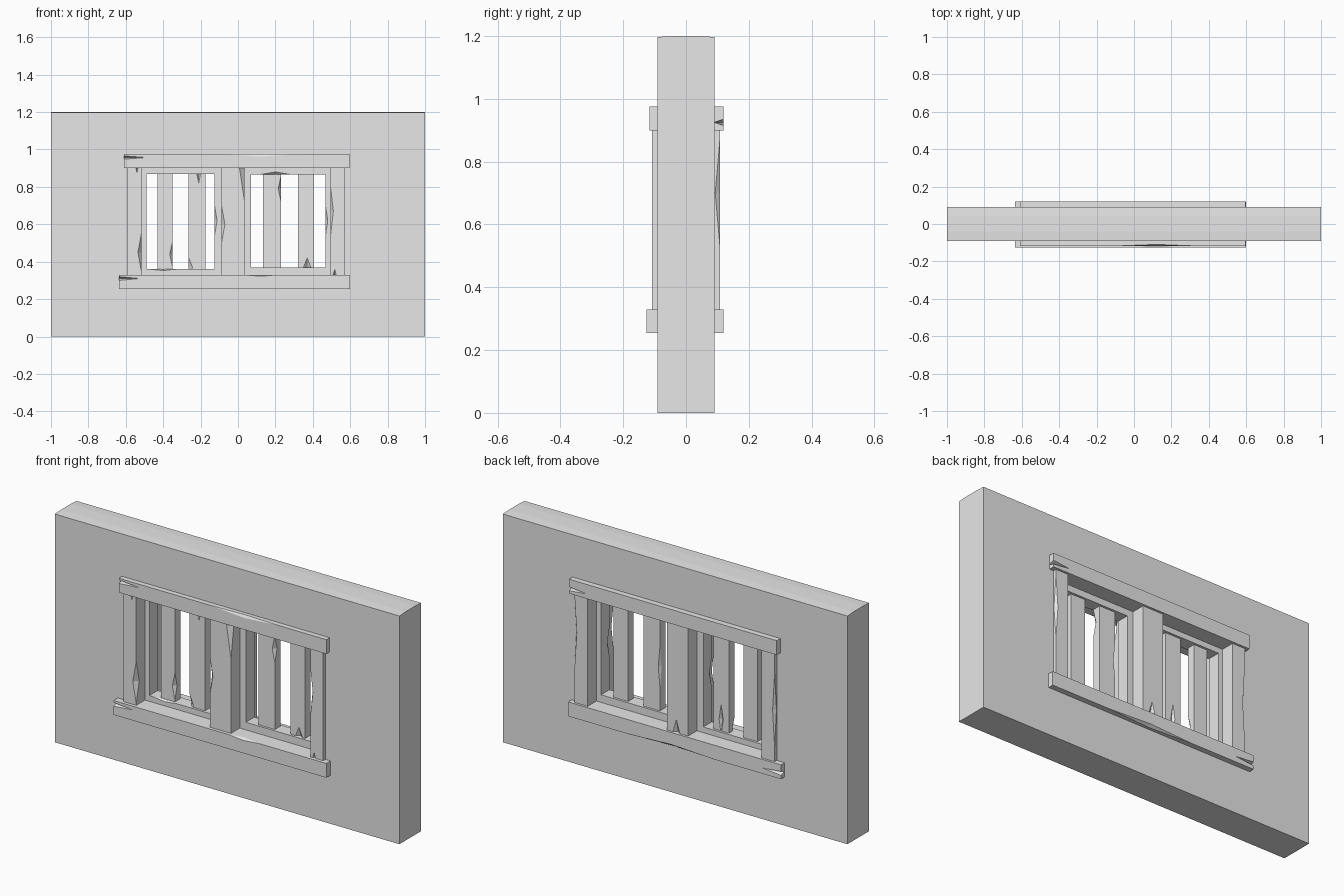
import bpy, bmesh
from mathutils import Vector

cube = bpy.data.objects.get("Cube")
if cube:
    bpy.data.objects.remove(cube, do_unlink=True)

grey = bpy.data.materials.new("plain grey")
grey.use_nodes = True
grey.diffuse_color = (0.8, 0.8, 0.8, 1)
grey.node_tree.nodes["Principled BSDF"].inputs["Base Color"].default_value = (0.8, 0.8, 0.8, 1)


def add_box(bm, x, y, z):
    """Box between the given (low, high) limits on each axis."""
    verts = bmesh.ops.create_cube(bm, size=1)["verts"]
    for v in verts:
        v.co = Vector([lim[1] if c > 0 else lim[0] for c, lim in zip(v.co, (x, y, z))])
    return verts


def add_spindle(bm, centre, radii):
    """Stretched octahedron: planes a flat chip off a timber edge."""
    c = Vector(centre)
    axes = [Vector([radii[i] if i == j else 0 for j in range(3)]) for i in range(3)]
    tips = [(bm.verts.new(c + a), bm.verts.new(c - a)) for a in axes]
    faces = [bm.faces.new((tips[0][i], tips[1][j], tips[2][k]))
             for i in (0, 1) for j in (0, 1) for k in (0, 1)]
    bmesh.ops.recalc_face_normals(bm, faces=faces)


def make_object(name, bm):
    mesh = bpy.data.meshes.new(name)
    bm.to_mesh(mesh)
    bm.free()
    mesh.materials.append(grey)
    obj = bpy.data.objects.new(name, mesh)
    bpy.context.collection.objects.link(obj)
    return obj


def carve(obj, cutter_bm):
    """Subtract a temporary cutter and keep the finished mesh."""
    cutter = make_object("cutter", cutter_bm)
    cutter.hide_render = True
    mod = obj.modifiers.new("carve", 'BOOLEAN')
    mod.operation, mod.solver, mod.object = 'DIFFERENCE', 'EXACT', cutter
    bpy.context.view_layer.update()
    deps = bpy.context.evaluated_depsgraph_get()
    mesh = bpy.data.meshes.new_from_object(obj.evaluated_get(deps))
    obj.modifiers.clear()
    obj.data = mesh
    bpy.data.objects.remove(cutter, do_unlink=True)


def timber(name, x, y, z, chips=()):
    bm = bmesh.new()
    add_box(bm, x, y, z)
    obj = make_object(name, bm)
    if chips:
        cutter = bmesh.new()
        for centre, radii in chips:
            add_spindle(cutter, centre, radii)
        carve(obj, cutter)
    return obj


# Wall slab with a faintly crowned top and a window opening
bm = bmesh.new()
profile = [(-.09, 0), (.09, 0), (.09, 1.197), (.04, 1.2), (-.04, 1.2), (-.09, 1.197)]
side = bm.faces.new([bm.verts.new((-1, y, z)) for y, z in profile])
ext = bmesh.ops.extrude_face_region(bm, geom=[side])["geom"]
bmesh.ops.translate(bm, vec=(2, 0, 0), verts=[g for g in ext if isinstance(g, bmesh.types.BMVert)])
bmesh.ops.recalc_face_normals(bm, faces=bm.faces)
wall = make_object("wall", bm)
hole = bmesh.new()
add_box(hole, (-.55, .53), (-.2, .2), (.29, .94))
carve(wall, hole)

# Horizontal rails with split ends and chipped edges
timber("top_rail", (-.61, .595), (-.117, .12), (.9, .975), [
    ((-.61, -.117, .957), (.12, .03, .009)),
    ((.595, .12, .925), (.1, .03, .01)),
    ((.12, -.117, .975), (.2, .008, .014))])
timber("bottom_rail", (-.635, .6), (-.125, .12), (.255, .33), [
    ((-.635, -.125, .31), (.11, .03, .01)),
    ((-.635, .12, .285), (.11, .03, .01)),
    ((.12, -.125, .33), (.09, .018, .008)),
    ((0, .12, .255), (.25, .016, .012))])

# Upright posts
POST_Y, POST_Z = (-.108, .108), (.32, .91)
timber("right_post", (-.59, -.515), POST_Y, POST_Z, [
    ((-.515, -.108, .45), (.02, .025, .11)),
    ((-.59, .108, .6), (.012, .015, .2)),
    ((-.54, -.108, .9), (.006, .012, .025))])
timber("middle_post", (-.088, .035), POST_Y, POST_Z, [
    ((-.088, -.108, .6), (.018, .02, .1)),
    ((.035, -.108, .9), (.027, .025, .18)),
    ((-.02, .108, .33), (.02, .015, .07))])
timber("left_post", (.495, .57), POST_Y, POST_Z, [
    ((.495, -.108, .67), (.015, .02, .13)),
    ((.57, .108, .7), (.012, .015, .17)),
    ((.517, -.108, .33), (.008, .012, .03))])


# Recessed inner frames
def window_frame(name, outer, inner, inner_z, chips):
    obj = timber(name, outer, (-.035, .035), (.32, .91))
    cutter = bmesh.new()
    add_box(cutter, inner, (-.1, .1), inner_z)
    carve(obj, cutter)
    cutter = bmesh.new()
    for centre, radii in chips:
        add_spindle(cutter, centre, radii)
    carve(obj, cutter)


window_frame("right_frame", (-.53, -.08), (-.49, -.125), (.36, .87), [
    ((-.125, -.035, .62), (.013, .02, .08)),
    ((-.4, -.035, .36), (.07, .015, .008))])
window_frame("left_frame", (.03, .505), (.07, .468), (.37, .865), [
    ((.2, -.035, .865), (.09, .015, .015)),
    ((.468, -.035, .62), (.012, .02, .08))])

# Vertical bars
BAR = .023
bars = [
    ((-.43, -.35), [((-.35, -BAR, .44), (.015, .018, .07))]),
    ((-.265, -.175), [((-.265, -BAR, .37), (.022, .018, .055)),
                      ((-.21, -BAR, .87), (.01, .012, .05)),
                      ((-.22, BAR, .42), (.012, .012, .08))]),
    ((.135, .23), [((.23, -BAR, .79), (.015, .018, .07)),
                   ((.135, BAR, .6), (.01, .015, .11))]),
    ((.32, .405), [((.37, -BAR, .37), (.02, .015, .05))]),
]
for i, (span, chips) in enumerate(bars):
    timber(f"bar_{i + 1}", span, (-BAR, BAR), (.34, .89), chips)
